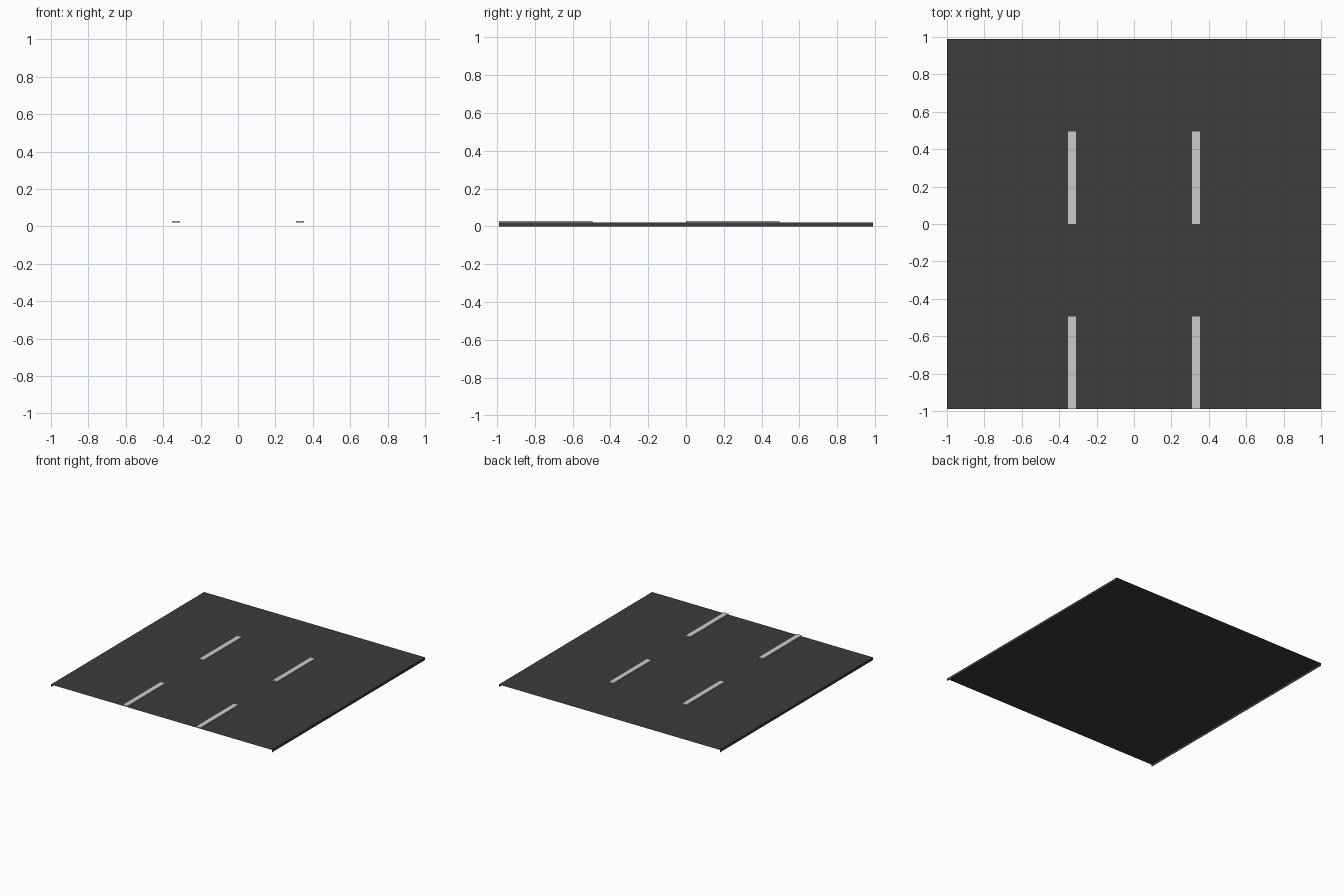
import bpy, bmesh

if "Cube" in bpy.data.objects:
    bpy.data.objects.remove(bpy.data.objects["Cube"])

HALF_X, HALF_Y = 1.0, 0.99
ROAD_Z, DASH_Z = 0.021, 0.029


def add_object(name, bm, material=None):
    mesh = bpy.data.meshes.new(name)
    bm.to_mesh(mesh)
    bm.free()
    obj = bpy.data.objects.new(name, mesh)
    bpy.context.collection.objects.link(obj)
    if material:
        mesh.materials.append(material)
    return obj


asphalt = bpy.data.materials.new("asphalt")
asphalt.diffuse_color = (0.045, 0.045, 0.045, 1)
asphalt.use_nodes = True
asphalt.node_tree.nodes["Principled BSDF"].inputs["Base Color"].default_value = asphalt.diffuse_color

# Road tile: top surface with side skirts, open at the front, back and underside
profile = [(-HALF_X, 0), (-HALF_X, ROAD_Z), (HALF_X, ROAD_Z), (HALF_X, 0)]
bm = bmesh.new()
front = [bm.verts.new((x, -HALF_Y, z)) for x, z in profile]
back = [bm.verts.new((x, HALF_Y, z)) for x, z in profile]
for i in range(3):
    bm.faces.new((front[i], front[i + 1], back[i + 1], back[i]))
add_object("road_surface", bm, asphalt)

# Lane dashes: thin raised strips, two per lane line
for side, x in (("left", -0.331), ("right", 0.331)):
    for place, y in (("front", -0.75 * HALF_Y), ("back", 0.25 * HALF_Y)):
        bm = bmesh.new()
        bmesh.ops.create_cube(bm, size=1)
        bmesh.ops.scale(bm, vec=(0.044, HALF_Y / 2, DASH_Z - ROAD_Z), verts=bm.verts)
        # The underside rests on the road and is left open
        bottom = [f for f in bm.faces if f.normal.z < -0.5]
        bmesh.ops.delete(bm, geom=bottom, context='FACES_ONLY')
        dash = add_object(f"lane_dash_{side}_{place}", bm)
        dash.location = (x, y, (ROAD_Z + DASH_Z) / 2)
